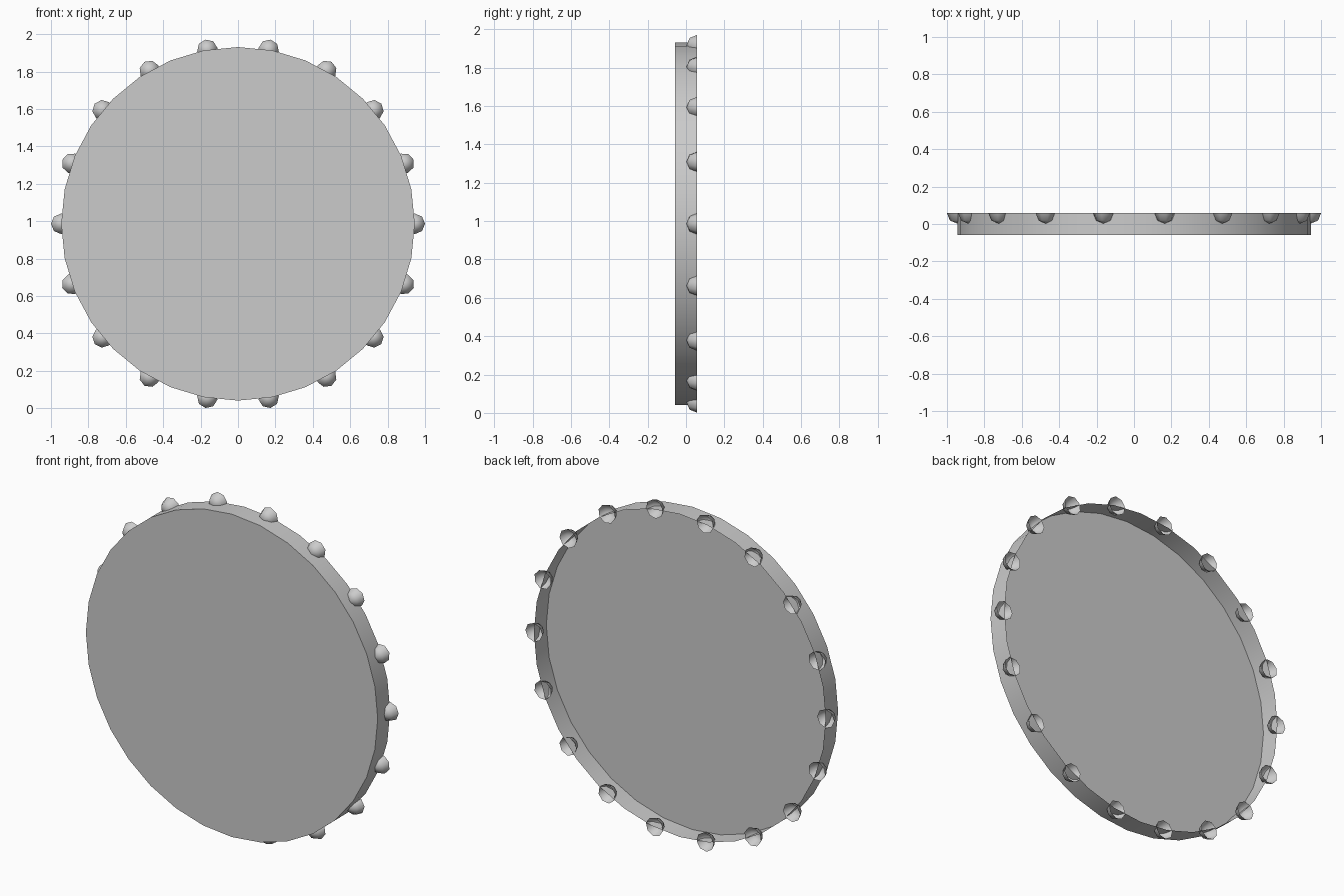
import bpy, bmesh
from math import sin, cos, pi, radians
from mathutils import Matrix

if "Cube" in bpy.data.objects:
    bpy.data.objects.remove(bpy.data.objects["Cube"])

R = 0.945        # dish radius
HALF = 0.0575    # half depth
CZ = 0.986       # centre height
STUD_R = 0.055
STUDS = 18


def finish(bm, name, angle):
    me = bpy.data.meshes.new(name)
    bm.to_mesh(me)
    bm.free()
    ob = bpy.data.objects.new(name, me)
    bpy.context.collection.objects.link(ob)
    bpy.ops.object.select_all(action='DESELECT')
    ob.select_set(True)
    bpy.context.view_layer.objects.active = ob
    bpy.ops.object.shade_smooth_by_angle(angle=radians(angle))
    return ob


# Shallow dish: closed front face, thin rim, open back
bm = bmesh.new()
N = 32
front, back = [], []
for i in range(N):
    a = 2 * pi * i / N
    x, z = R * cos(a), CZ + R * sin(a)
    front.append(bm.verts.new((x, -HALF, z)))
    back.append(bm.verts.new((x, HALF, z)))
bm.faces.new(front)
for i in range(N):
    j = (i + 1) % N
    bm.faces.new((front[j], front[i], back[i], back[j]))
finish(bm, "dish", 40)

# Ring of open half-sphere studs set on the back edge of the rim
bm = bmesh.new()
for k in range(STUDS):
    a = 2 * pi * k / STUDS
    place = (Matrix.Translation((0, HALF, CZ)) @ Matrix.Rotation(-a, 4, 'Y')
             @ Matrix.Translation((R, 0, 0)) @ Matrix.Rotation(pi / 2, 4, 'X'))
    bmesh.ops.create_uvsphere(bm, u_segments=8, v_segments=4,
                              radius=STUD_R, matrix=place)
# Cut away the back halves
bmesh.ops.delete(bm, geom=[v for v in bm.verts if v.co.y > HALF + 0.001],
                 context='VERTS')
finish(bm, "rim_studs", 60)
